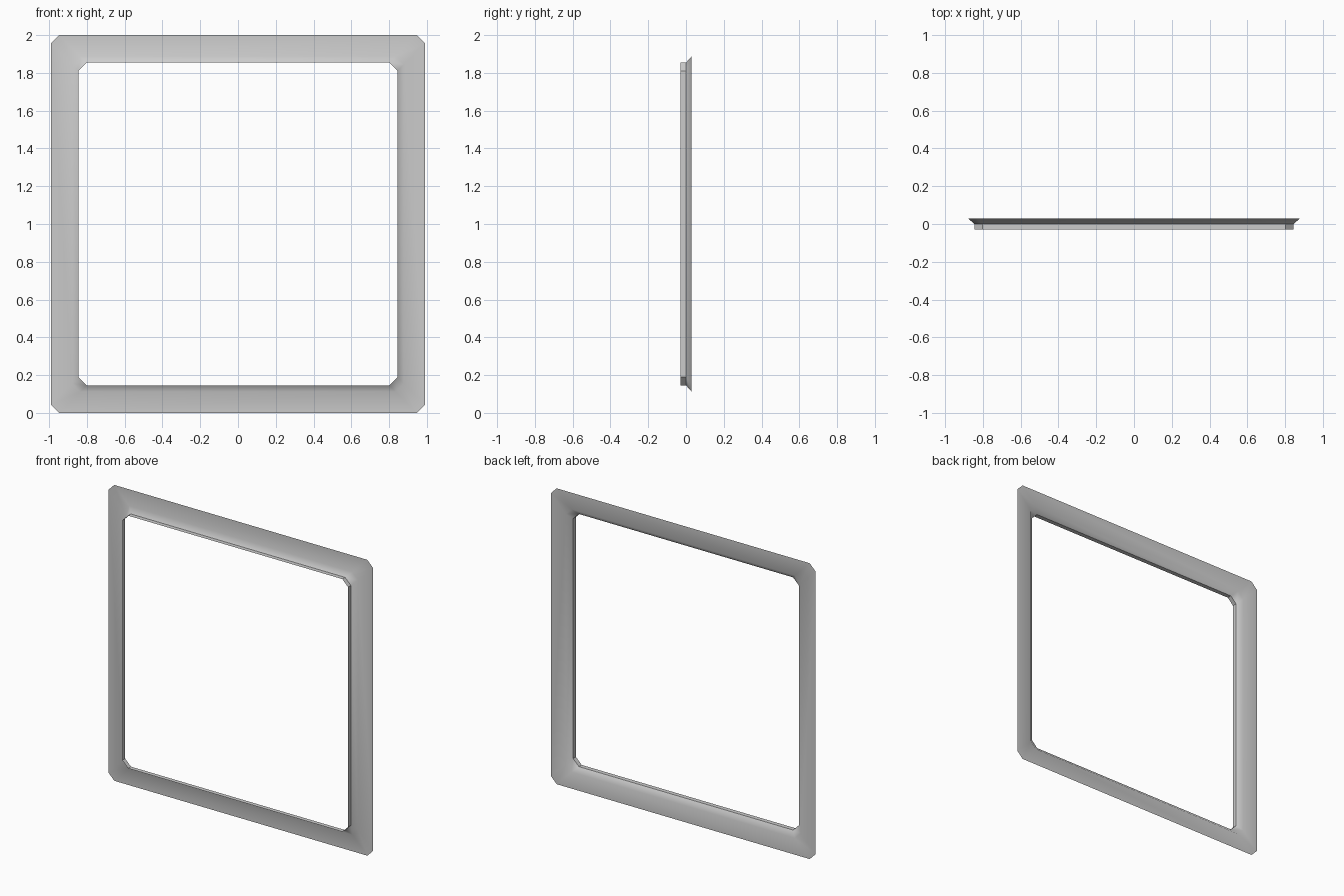
import bpy
import bmesh
import math

cube = bpy.data.objects.get("Cube")
if cube:
    bpy.data.objects.remove(cube, do_unlink=True)

# Single flat colour
grey = bpy.data.materials.new("light grey")
grey.use_nodes = True
colour = (0.6, 0.6, 0.6, 1.0)
grey.diffuse_color = colour
grey.node_tree.nodes["Principled BSDF"].inputs["Base Color"].default_value = colour


def chamfered_ring(bm, half_x, half_z, cut, y):
    """Rectangle with cut corners, anticlockwise as seen from the front."""
    a, b = half_x - cut, half_z - cut
    outline = [(-a, -half_z), (a, -half_z), (half_x, -b), (half_x, b),
               (a, half_z), (-a, half_z), (-half_x, b), (-half_x, -b)]
    return [bm.verts.new((x, y, 1.0 + z)) for x, z in outline]


# Section from outside to inside: half width, half height, corner cut, depth
section = [
    (0.99, 1.00, 0.044, 0.03),     # flange outer edge
    (0.878, 0.888, 0.043, 0.03),   # flange inner edge
    (0.844, 0.854, 0.043, 0.00),   # foot of the sloped band
    (0.844, 0.854, 0.043, -0.03),  # front rim of the lip
]

# Flange, sloped band and lip as one open sheet
bm = bmesh.new()
rings = [chamfered_ring(bm, *row) for row in section]
for outer, inner in zip(rings, rings[1:]):
    for i in range(8):
        j = (i + 1) % 8
        bm.faces.new((outer[i], outer[j], inner[j], inner[i]))
mesh = bpy.data.meshes.new("window_frame")
bm.to_mesh(mesh)
bm.free()
mesh.materials.append(grey)

frame = bpy.data.objects.new("window_frame", mesh)
bpy.context.collection.objects.link(frame)

# Soft corners on the sloped band, sharp folds elsewhere
bpy.ops.object.select_all(action='DESELECT')
frame.select_set(True)
bpy.context.view_layer.objects.active = frame
bpy.ops.object.shade_smooth_by_angle(angle=math.radians(35))
